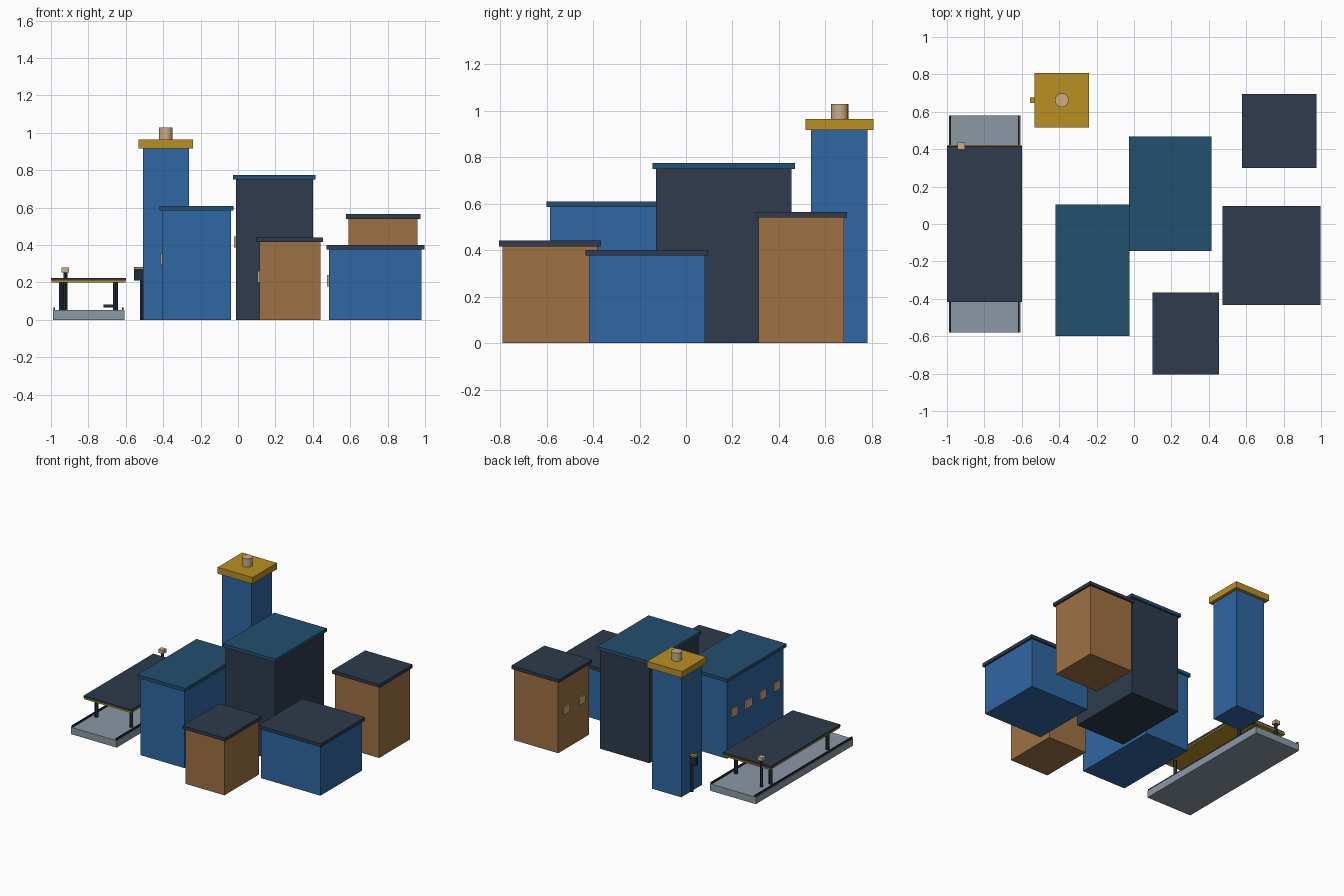
import bpy

cube = bpy.data.objects.get("Cube")
if cube:
    bpy.data.objects.remove(cube, do_unlink=True)


def material(name, hex_code):
    def linear(c):
        return c / 12.92 if c <= 0.04045 else ((c + 0.055) / 1.055) ** 2.4
    rgb = [linear(int(hex_code[i:i + 2], 16) / 255) for i in (0, 2, 4)]
    m = bpy.data.materials.new(name)
    m.use_nodes = True
    m.diffuse_color = (*rgb, 1)
    m.node_tree.nodes["Principled BSDF"].inputs["Base Color"].default_value = (*rgb, 1)
    return m


SLATE = material("slate", "2E3B4C")
BLUE = material("blue", "2F67A2")
BROWN = material("brown", "9F7243")
TEAL = material("teal", "22506F")
GOLD = material("gold", "BA9022")
STONE = material("stone_grey", "8C98A5")
TAN = material("tan", "CBAC84")
CHARCOAL = material("charcoal", "212C39")


def box(name, mat, x, y, z):
    """Box from (low, high) ranges on each axis."""
    bpy.ops.mesh.primitive_cube_add(size=1, location=[sum(r) / 2 for r in (x, y, z)])
    ob = bpy.context.object
    ob.name = name
    ob.scale = [r[1] - r[0] for r in (x, y, z)]
    bpy.ops.object.transform_apply(location=False, rotation=False, scale=True)
    ob.data.materials.append(mat)
    return ob


def post(name, mat, x, y, radius, z, sides=12):
    bpy.ops.mesh.primitive_cylinder_add(vertices=sides, radius=radius, depth=z[1] - z[0],
                                        location=(x, y, sum(z) / 2))
    ob = bpy.context.object
    ob.name = name
    ob.data.materials.append(mat)
    bpy.ops.object.shade_smooth_by_angle()
    return ob


def around(c, half):
    return (c - half, c + half)


def building(name, wall, roof, x, y, height):
    """Block with an overhanging flat roof and a row of windows on its right side."""
    box(name + "_walls", wall, x, y, (0, height))
    lip = 0.014
    box(name + "_roof", roof, (x[0] - lip, x[1] + lip), (y[0] - lip, y[1] + lip),
        (height, height + 0.025))
    length = y[1] - y[0]
    count = round(length / 0.17)
    for i in range(count):
        centre = y[0] + length * (i + 0.5) / count
        box(f"{name}_window_{i + 1}", TAN, (x[0] - 0.009, x[0] + 0.001),
            around(centre, 0.036), around(height * 0.555, 0.03))


# Town blocks
building("long_house", BLUE, TEAL, (-0.406, -0.037), (-0.586, 0.09), 0.585)
building("tall_hall", SLATE, TEAL, (-0.012, 0.4), (-0.13, 0.455), 0.75)
building("front_house", BROWN, SLATE, (0.114, 0.44), (-0.79, -0.38), 0.416)
building("wide_house", BLUE, SLATE, (0.486, 0.982), (-0.418, 0.081), 0.376)
building("back_house", BROWN, SLATE, (0.592, 0.961), (0.313, 0.68), 0.54)

# Tower with cap and finial
box("tower_walls", BLUE, (-0.508, -0.263), (0.537, 0.782), (0, 0.917))
box("tower_cap", GOLD, (-0.531, -0.24), (0.515, 0.806), (0.917, 0.965))
post("tower_finial", TAN, -0.386, 0.662, 0.037, (0.965, 1.028), 16)

# Lamp beside the tower
post("lamp_post", CHARCOAL, -0.513, 0.662, 0.012, (0, 0.21))
box("lamp_box", CHARCOAL, (-0.555, -0.508), around(0.662, 0.013), (0.21, 0.273))
box("lamp_lid", GOLD, (-0.556, -0.508), around(0.662, 0.014), (0.273, 0.283))

# Platform with edge rails
box("platform", STONE, (-0.99, -0.608), (-0.58, 0.58), (0, 0.052))
for side, x in (("right", -0.982), ("left", -0.616)):
    box(side + "_edge_rail", CHARCOAL, around(x, 0.004), (-0.58, 0.58), (0.052, 0.066))

# Canopy on four posts
box("canopy_roof", SLATE, (-1.0, -0.6), (-0.416, 0.416), (0.21, 0.225))
box("canopy_trim", GOLD, (-0.998, -0.602), (-0.414, 0.422), (0.199, 0.21))
for x in (-0.945, -0.655):
    for y in (-0.34, 0.34):
        post("canopy_post", CHARCOAL, x, y, 0.013, (0.052, 0.2))

# Bench under the canopy
box("bench_seat", CHARCOAL, (-0.718, -0.648), (-0.1, 0.1), (0.066, 0.082))
for y in (-0.08, 0.08):
    box("bench_leg", CHARCOAL, around(-0.656, 0.008), around(y, 0.008), (0.052, 0.067))

# Signal by the canopy end
post("signal_post", CHARCOAL, -0.922, 0.415, 0.011, (0.052, 0.255))
box("signal_head", TAN, around(-0.924, 0.02), around(0.416, 0.019), (0.254, 0.281))
